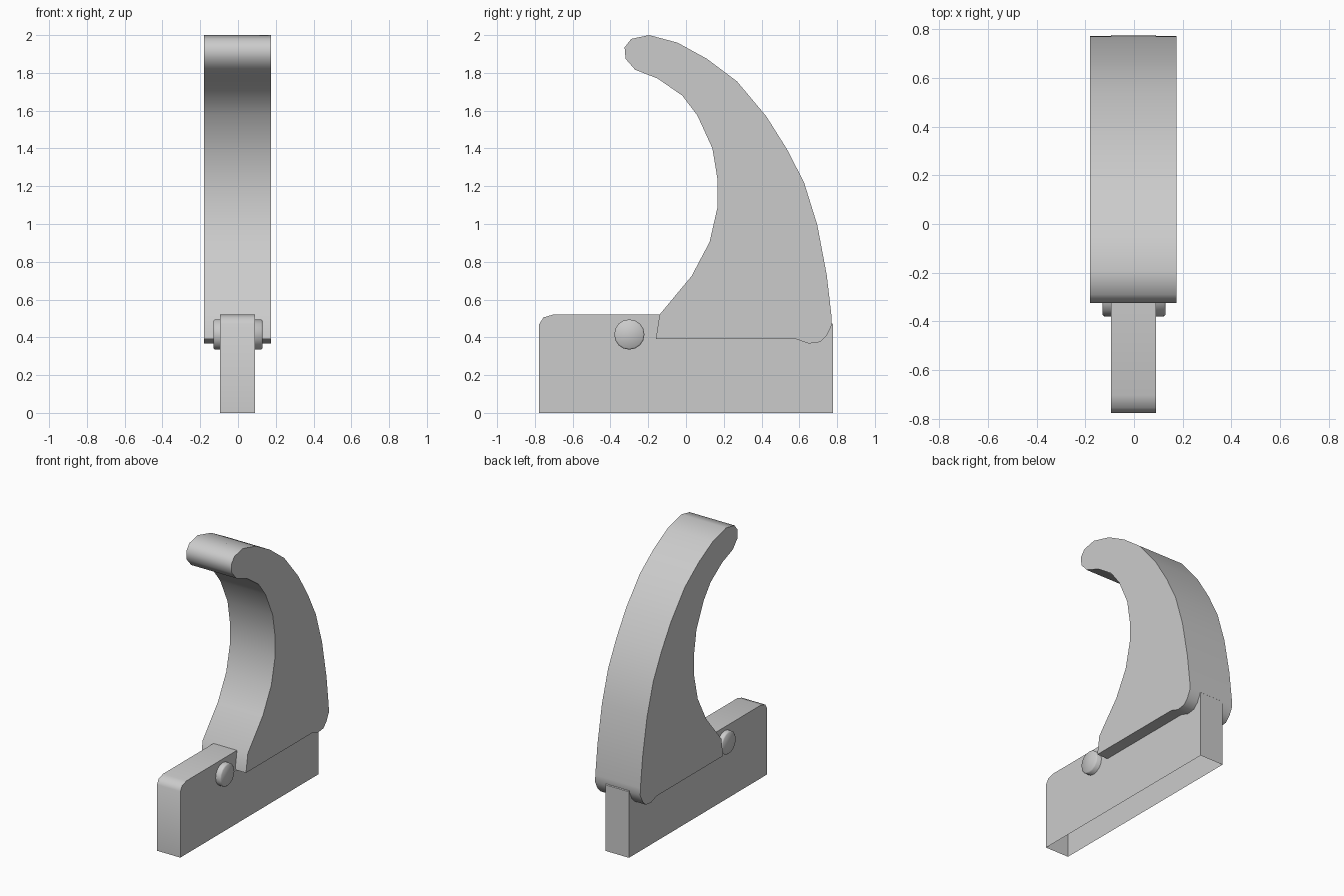
import bpy
import bmesh
import math
from mathutils import Matrix

cube = bpy.data.objects.get("Cube")
if cube:
    bpy.data.objects.remove(cube, do_unlink=True)

# Single plain grey material
GREY = (0.6, 0.6, 0.6, 1.0)
grey = bpy.data.materials.new("plain_grey")
grey.use_nodes = True
grey.diffuse_color = GREY
grey.node_tree.nodes["Principled BSDF"].inputs["Base Color"].default_value = GREY


def finish(name, bm):
    """Turn a bmesh into a smooth-shaded object with sharp corners."""
    mesh = bpy.data.meshes.new(name)
    bm.to_mesh(mesh)
    bm.free()
    mesh.materials.append(grey)
    obj = bpy.data.objects.new(name, mesh)
    bpy.context.collection.objects.link(obj)
    bpy.ops.object.select_all(action='DESELECT')
    obj.select_set(True)
    bpy.context.view_layer.objects.active = obj
    bpy.ops.object.shade_smooth_by_angle(angle=math.radians(48))
    return obj


def extrude_profile(profile, x_min, x_max):
    """Sweep a side profile of (y, z) points across the width."""
    bm = bmesh.new()
    face = bm.faces.new([bm.verts.new((x_min, y, z)) for y, z in profile])
    swept = bmesh.ops.extrude_face_region(bm, geom=[face], use_keep_orig=True)
    verts = [v for v in swept["geom"] if isinstance(v, bmesh.types.BMVert)]
    bmesh.ops.translate(bm, verts=verts, vec=(x_max - x_min, 0, 0))
    bmesh.ops.recalc_face_normals(bm, faces=bm.faces)
    return bm


# Hook: back curve, rounded heel, flat underside, inner curve, rounded tip
outer_curve = [(-0.29, 1.98), (-0.195, 2.0), (-0.045, 1.96), (0.11, 1.875),
               (0.27, 1.755), (0.425, 1.57), (0.535, 1.395), (0.625, 1.22),
               (0.695, 0.995), (0.745, 0.73), (0.77, 0.515)]
heel = [(0.772, 0.465), (0.745, 0.41), (0.71, 0.375), (0.65, 0.367), (0.585, 0.39)]
inner_curve = [(-0.16, 0.39), (-0.14, 0.52), (0.03, 0.725), (0.125, 0.905),
               (0.167, 1.09), (0.167, 1.235), (0.14, 1.4), (0.06, 1.575),
               (-0.02, 1.68), (-0.15, 1.77), (-0.27, 1.817)]
tip = [(-0.32, 1.875), (-0.325, 1.935)]
finish("hook", extrude_profile(outer_curve + heel + inner_curve + tip, -0.18, 0.175))

# Base plate: rounded front top corner, open underneath
plate = [(-0.777, 0), (0.777, 0), (0.777, 0.47), (0.72, 0.52),
         (-0.705, 0.52), (-0.755, 0.505), (-0.777, 0.47)]
bm = extrude_profile(plate, -0.095, 0.09)
underside = [f for f in bm.faces if all(v.co.z < 0.001 for v in f.verts)]
bmesh.ops.delete(bm, geom=underside, context='FACES_ONLY')
finish("base_plate", bm)

# Pivot pin: one cylinder through the plate with softened rims
bm = bmesh.new()
placement = Matrix.Translation((0, -0.3, 0.415)) @ Matrix.Rotation(math.pi / 2, 4, 'Y')
bmesh.ops.create_cone(bm, cap_ends=True, segments=16, radius1=0.08, radius2=0.08,
                      depth=0.26, matrix=placement)
rims = [e for e in bm.edges if abs(e.verts[0].co.x - e.verts[1].co.x) < 0.001]
bmesh.ops.bevel(bm, geom=rims, offset=0.007, segments=1, affect='EDGES')
finish("pivot_pin", bm)
